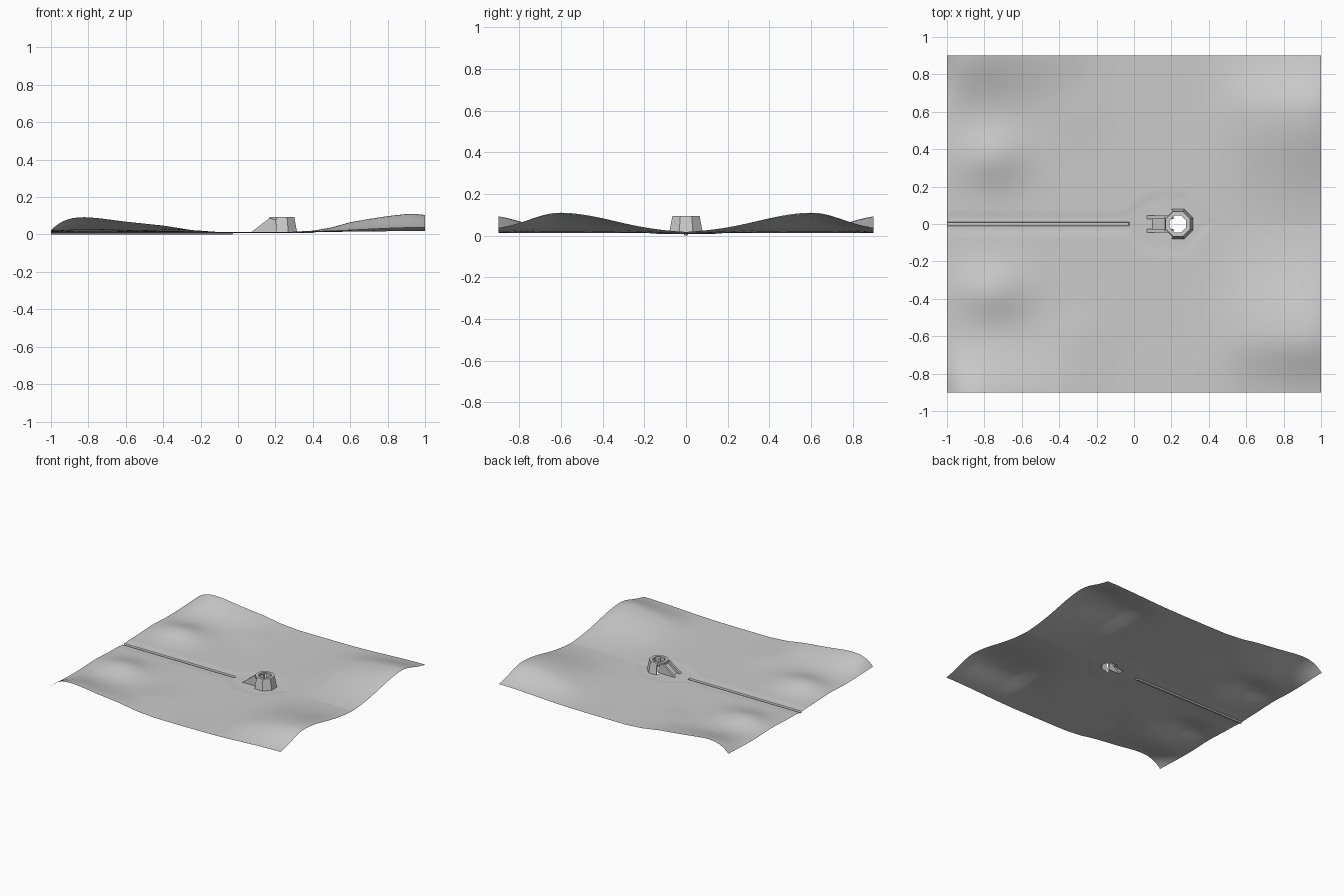
import bpy, bmesh, math

if "Cube" in bpy.data.objects:
    bpy.data.objects.remove(bpy.data.objects["Cube"])

TX = 0.235  # tower centre


def interp(pts, x):
    for (a, u), (b, v) in zip(pts, pts[1:]):
        if x <= b:
            return u + (v - u) * max(0, (x - a) / (b - a))
    return pts[-1][1]


def gauss(d, w):
    return math.exp(-(d / w) ** 2)


EDGE = [(-1, .012), (-.97, .04), (-.93, .065), (-.88, .08), (-.82, .084), (-.75, .079), (-.6, .059),
        (-.4, .037), (-.25, .012), (-.1, .001), (.6, .003), (.8, .008), (1, .012)]
RIGHT = [(.25, 0), (.4, .008), (.5, .025), (.6, .053), (.7, .07), (.8, .085), (.9, .096), (.95, .097), (1, .09)]
PAD = [(-.05, .06), (.08, .155), (.15, .17), (.28, .165), (.42, 0)]


# Height of the ground, mirrored about y = 0
def height(x, y):
    y = abs(y)
    z = .013
    z += interp(EDGE, x) * gauss(y - .95, .24)
    z += interp(RIGHT, x) * gauss(y - .6, .22 if y > .6 else .36)
    z += .045 * gauss(x + .76, .19) * gauss(y - .36, .15)
    z += .008 * gauss(x + .3, .15) * gauss(y - .6, .15)
    half = .06 if x < -.05 else (interp(PAD, x) if x < .42 else 0)
    if half:
        t = min(1, max(0, (half - y) / .02))
        z += (.010 - z) * t
    if x < -.025 and y < .008:
        z = .001
    return z


def mesh_object(name, verts, faces, smooth=False):
    me = bpy.data.meshes.new(name)
    me.from_pydata(verts, [], faces)
    bm = bmesh.new()
    bm.from_mesh(me)
    bmesh.ops.recalc_face_normals(bm, faces=bm.faces)
    bm.to_mesh(me)
    bm.free()
    ob = bpy.data.objects.new(name, me)
    bpy.context.collection.objects.link(ob)
    for p in me.polygons:
        p.use_smooth = smooth
    return ob


# Ground sheet with path, groove and pad
xs = sorted([-1 + i * .02 for i in range(101)] + [-.03, -.024])
half = [0, .007, .012, .025, .04, .06] + [.08 + i * .02 for i in range(42)]
ys = [-y for y in reversed(half[1:])] + half
verts = [(x, y, height(x, y)) for x in xs for y in ys]
n = len(ys)
faces = []
for i in range(len(xs) - 1):
    for j in range(n - 1):
        cx, cy = (xs[i] + xs[i + 1]) / 2, (ys[j] + ys[j + 1]) / 2
        if math.hypot(cx - TX, cy) < .06 or (.13 < cx < TX and abs(cy) < .025):
            continue  # opening under the tower
        a = i * n + j
        faces.append((a, a + n, a + n + 1, a + 1))
ground = mesh_object("ground_sheet", verts, faces, True)
# make the sheet face upward
bm = bmesh.new()
bm.from_mesh(ground.data)
for f in bm.faces:
    if f.normal.z < 0:
        f.normal_flip()
bm.to_mesh(ground.data)
bm.free()
bpy.context.view_layer.objects.active = ground
ground.select_set(True)
bpy.ops.object.shade_smooth_by_angle(angle=math.radians(25))


# Sweep a closed (radius, z) section around the tower axis
def sweep(name, section, angles, closed):
    m, k = len(section), len(angles)
    vs = [(TX + r * math.cos(a), r * math.sin(a), z) for a in angles for r, z in section]
    fs = []
    for i in range(k if closed else k - 1):
        for j in range(m):
            p, q = i * m, (i + 1) % k * m
            fs.append((p + j, q + j, q + (j + 1) % m, p + (j + 1) % m))
    if not closed:
        fs += [tuple(range(m)), tuple(range((k - 1) * m, k * m))]
    return mesh_object(name, vs, fs)


# Octagonal collar and the open-sided wall beneath it
step = math.pi / 4
sweep("top_collar", [(.074, .082), (.071, .095), (.048, .095), (.048, .082)],
      [(i + .5) * step for i in range(8)], True)
sweep("tower_wall", [(.088, .01), (.073, .085), (.05, .085), (.06, .01)],
      [(i + .5) * step for i in range(-3, 3)], False)

# Pair of sloping fins with a sunken slope between them
FIN = [(.07, .012), (.165, .086), (.2, .086), (.212, .012)]


def prism(name, profile, y0, y1):
    m = len(profile)
    vs = [(x, y, z) for y in (y0, y1) for x, z in profile]
    fs = [tuple(range(m)), tuple(range(m, 2 * m))]
    fs += [(j, (j + 1) % m, m + (j + 1) % m, m + j) for j in range(m)]
    return mesh_object(name, vs, fs)


for side, s in (("left", 1), ("right", -1)):
    prism(side + "_fin", FIN, s * .028, s * .045)
prism("sunken_slope", [(.1, .012), (.175, .07), (.185, .07), (.115, .012)], -.028, .028)

# Settle the model on z = 0
low = min(v.co.z for v in ground.data.vertices)
for ob in bpy.context.collection.objects:
    ob.location.z -= low
